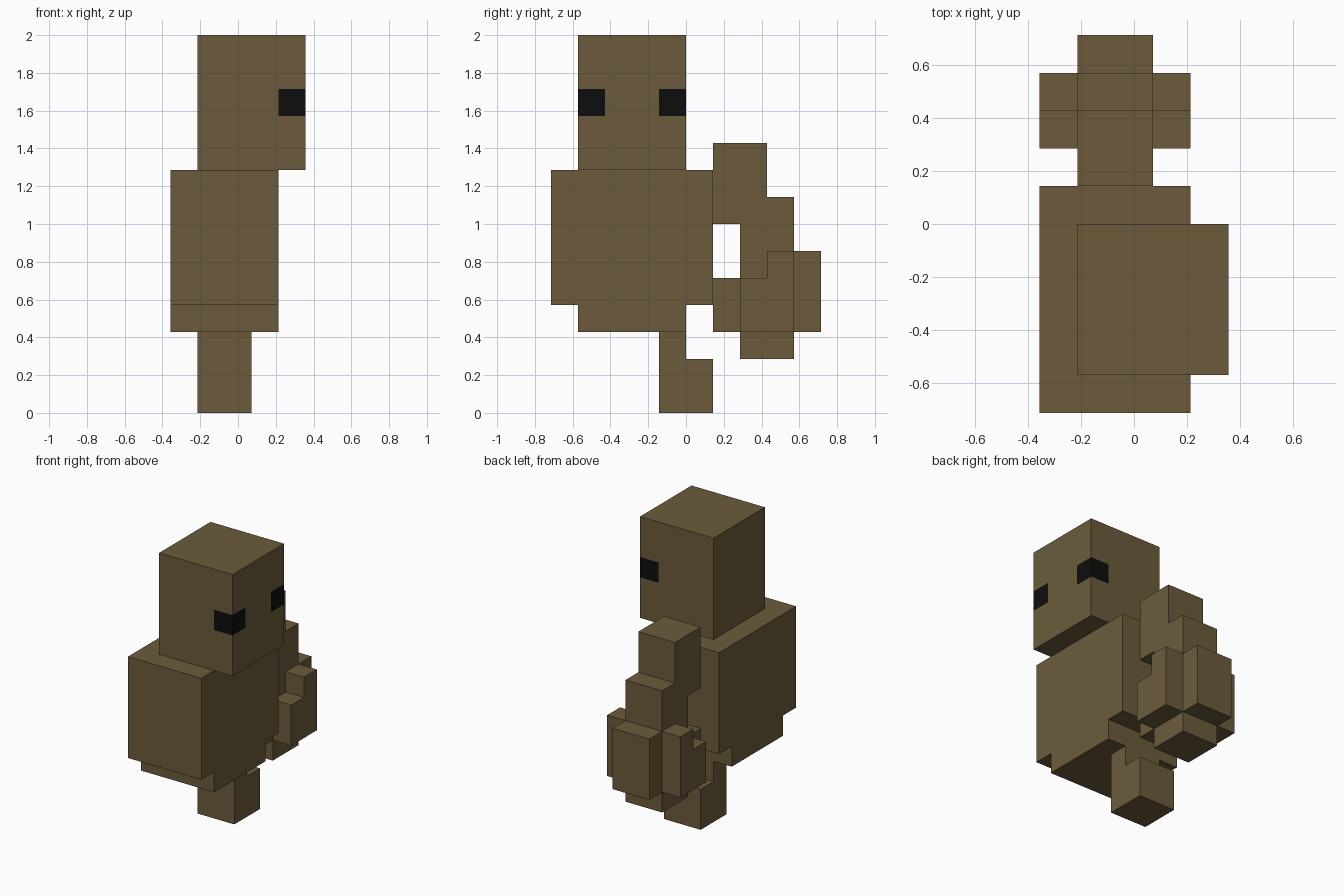
import bpy
import bmesh

cube = bpy.data.objects.get("Cube")
if cube:
    bpy.data.objects.remove(cube, do_unlink=True)

U = 1 / 7  # one block unit


def make_material(name, rgb):
    mat = bpy.data.materials.new(name)
    mat.diffuse_color = (*rgb, 1)
    mat.use_nodes = True
    bsdf = next(n for n in mat.node_tree.nodes if n.type == 'BSDF_PRINCIPLED')
    bsdf.inputs["Base Color"].default_value = (*rgb, 1)
    bsdf.inputs["Roughness"].default_value = 0.9
    return mat


brown = make_material("brown", (0.147, 0.105, 0.044))
black = make_material("black", (0.004, 0.004, 0.004))


def extrude_profile(name, profile, x0, x1, cuts=(), is_black=None):
    """Extrude a (y, z) outline from x0 to x1, all in block units."""
    bm = bmesh.new()
    face = bm.faces.new([bm.verts.new((x0, y, z)) for y, z in profile])
    ext = bmesh.ops.extrude_face_region(bm, geom=[face])["geom"]
    verts = [g for g in ext if isinstance(g, bmesh.types.BMVert)]
    bmesh.ops.translate(bm, verts=verts, vec=(x1 - x0, 0, 0))
    for co, no in cuts:
        geom = bm.verts[:] + bm.edges[:] + bm.faces[:]
        bmesh.ops.bisect_plane(bm, geom=geom, plane_co=co, plane_no=no)
    bmesh.ops.recalc_face_normals(bm, faces=bm.faces[:])
    if is_black:
        for f in bm.faces:
            f.material_index = int(is_black(f.calc_center_median()))
    bmesh.ops.scale(bm, verts=bm.verts[:], vec=(U, U, U))
    mesh = bpy.data.meshes.new(name)
    bm.to_mesh(mesh)
    bm.free()
    mesh.materials.append(brown)
    if is_black:
        mesh.materials.append(black)
    obj = bpy.data.objects.new(name, mesh)
    bpy.context.collection.objects.link(obj)
    return obj


# Head, with eyes wrapping its two left corners
extrude_profile(
    "head", [(-4, 9), (0, 9), (0, 14), (-4, 14)], -1.5, 2.5,
    cuts=[((0, 0, 11), (0, 0, 1)), ((0, 0, 12), (0, 0, 1)),
          ((0, -3, 0), (0, 1, 0)), ((0, -1, 0), (0, 1, 0)),
          ((1.5, 0, 0), (1, 0, 0))],
    is_black=lambda c: 11 < c.z < 12 and c.x > 1.5 and abs(c.y + 2) > 1)

# Body with a narrower belly below
extrude_profile("body", [(-5, 9), (-5, 4), (-4, 4), (-4, 3), (0, 3), (0, 4),
                         (1, 4), (1, 9)], -2.5, 1.5)

# Single leg and foot
extrude_profile("leg", [(-1, 3), (-1, 0), (1, 0), (1, 2), (0, 2), (0, 3)],
                -1.5, 0.5)

# Stepped tail with an opening between it and the body
extrude_profile("tail", [(1, 10), (1, 7), (2, 7), (2, 5), (1, 5), (1, 3),
                         (2, 3), (2, 2), (4, 2), (4, 3), (5, 3), (5, 6),
                         (4, 6), (4, 8), (3, 8), (3, 10)], -1.5, 0.5)

# Lobes on both sides of the tail
for side, x in (("left", 0.5), ("right", -2.5)):
    extrude_profile("tail_lobe_" + side, [(2, 3), (4, 3), (4, 6), (3, 6),
                                          (3, 5), (2, 5)], x, x + 1)
